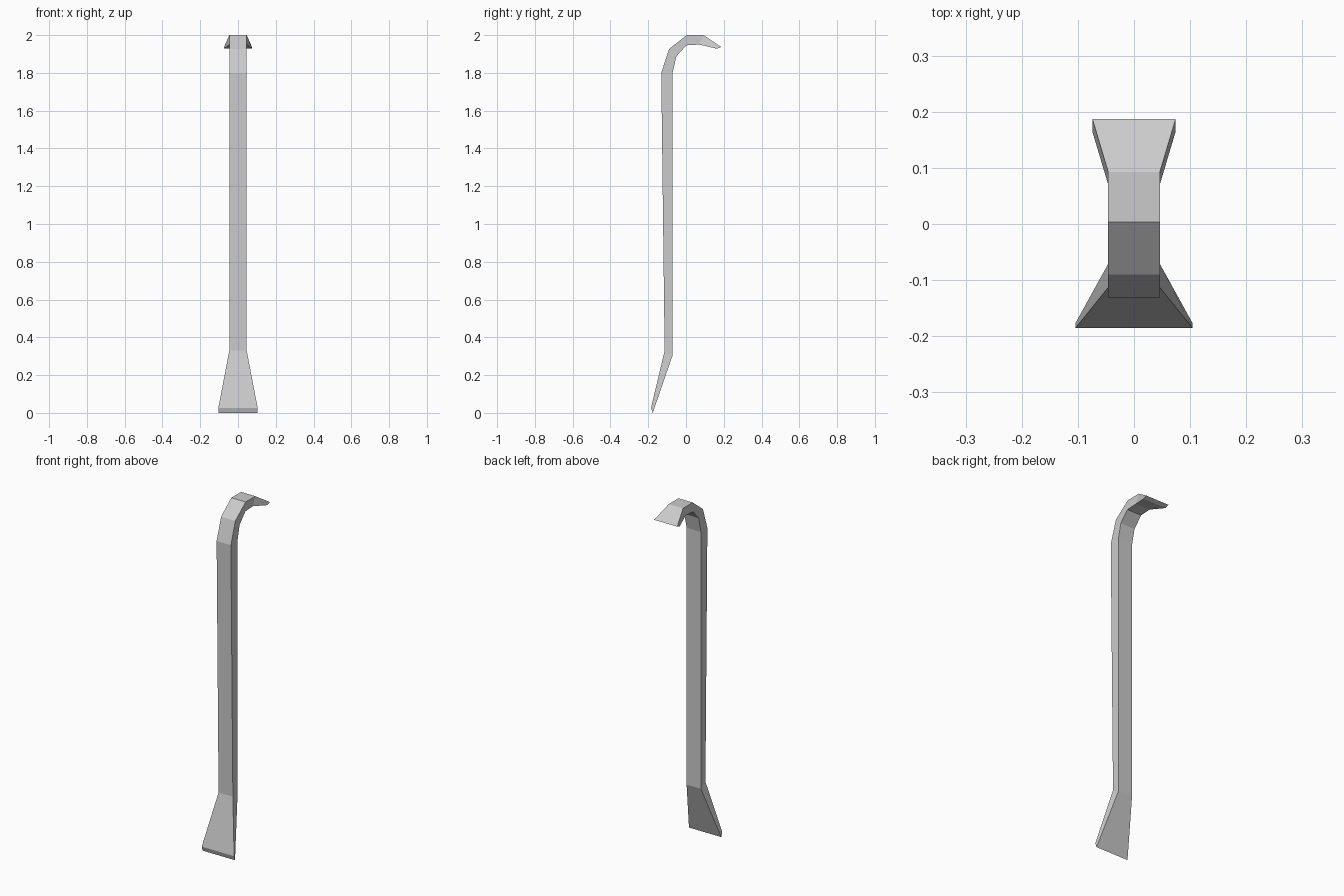
import bpy
import bmesh

if "Cube" in bpy.data.objects:
    bpy.data.objects.remove(bpy.data.objects["Cube"])

# Cross-sections along the bar: outer (y, z), inner (y, z), half width
SECTIONS = [
    ((-0.185, 0.027), (-0.176, 0.0), 0.104),    # chisel tip
    ((-0.113, 0.33), (-0.071, 0.305), 0.046),   # chisel neck
    ((-0.131, 1.80), (-0.071, 1.80), 0.046),    # top of shaft
    ((-0.090, 1.926), (-0.051, 1.888), 0.046),  # hook bend
    ((0.004, 2.0), (0.002, 1.946), 0.046),
    ((0.093, 2.0), (0.070, 1.950), 0.046),
    ((0.187, 1.937), (0.164, 1.928), 0.074),    # claw tip
]


def loft(name, sections):
    """Skin four-sided sections into one closed, flat-shaded solid."""
    bm = bmesh.new()
    rings = [[bm.verts.new((x, y, z)) for x, (y, z) in
              ((-w, outer), (w, outer), (w, inner), (-w, inner))]
             for outer, inner, w in sections]
    for a, b in zip(rings, rings[1:]):
        for i in range(4):
            j = (i + 1) % 4
            bm.faces.new((a[i], a[j], b[j], b[i]))
    bm.faces.new(rings[0])
    bm.faces.new(rings[-1])
    bmesh.ops.recalc_face_normals(bm, faces=bm.faces[:])
    mesh = bpy.data.meshes.new(name)
    bm.to_mesh(mesh)
    bm.free()
    obj = bpy.data.objects.new(name, mesh)
    bpy.context.collection.objects.link(obj)
    return obj


# One-piece pry bar: chisel foot, shaft and hooked claw
loft("crowbar", SECTIONS)
